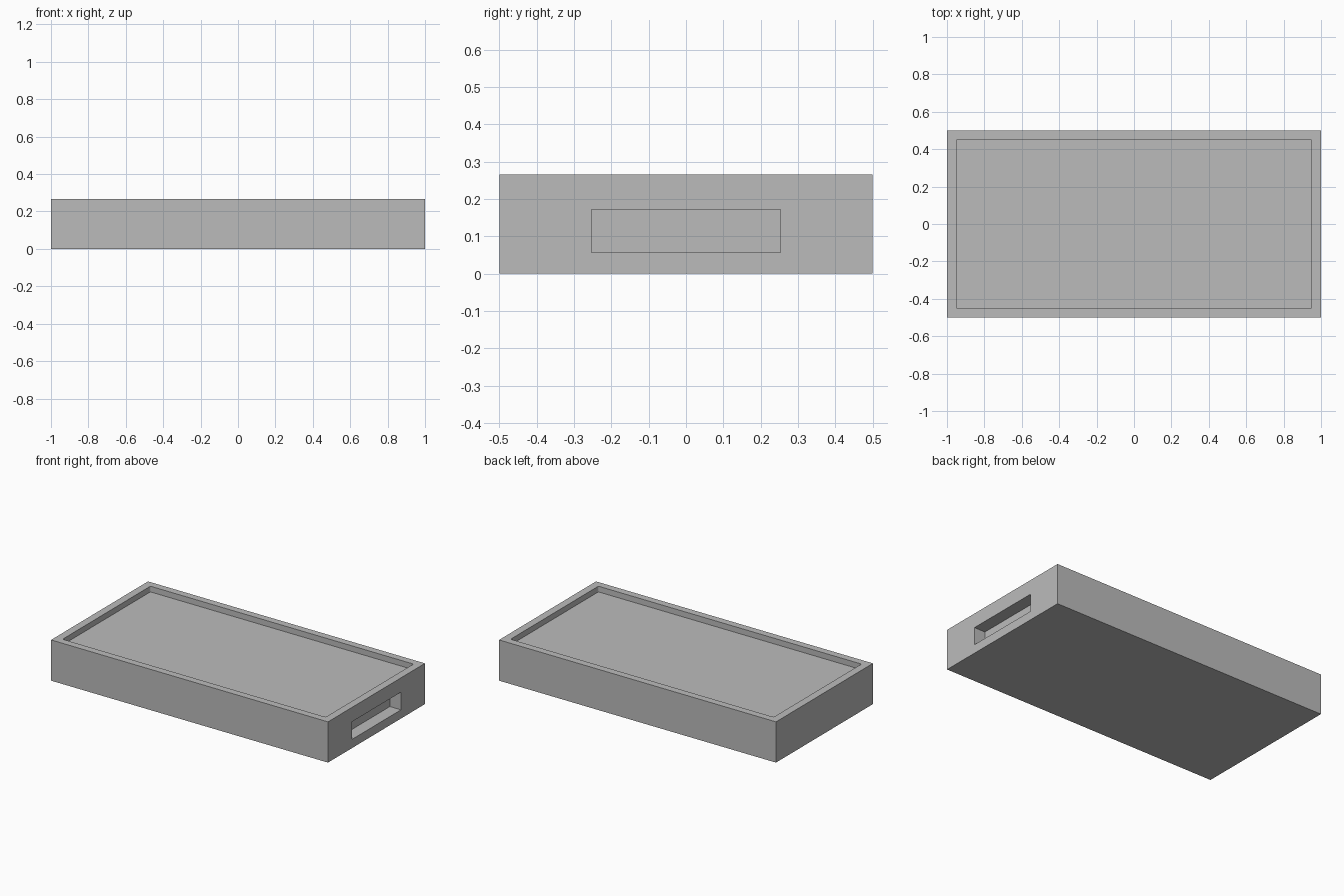
import bpy
import bmesh
from mathutils import Vector

default = bpy.data.objects.get("Cube")
if default:
    bpy.data.objects.remove(default, do_unlink=True)

LENGTH, WIDTH, HEIGHT = 2.0, 1.0, 0.266
RECESS_DEPTH, SLOT_DEPTH = 0.037, 0.08


def box(name, low, high, corner_radius=0.0):
    """Box between two corners, with optionally rounded upright edges."""
    low, high = Vector(low), Vector(high)
    bm = bmesh.new()
    bmesh.ops.create_cube(bm, size=1)
    for v in bm.verts:
        v.co = (low + high) / 2 + v.co * (high - low)
    if corner_radius:
        upright = [e for e in bm.edges
                   if abs(e.verts[0].co.z - e.verts[1].co.z) > 0.001]
        bmesh.ops.bevel(bm, geom=upright, offset=corner_radius,
                        segments=4, profile=0.5, affect='EDGES')
    mesh = bpy.data.meshes.new(name)
    bm.to_mesh(mesh)
    bm.free()
    obj = bpy.data.objects.new(name, mesh)
    bpy.context.collection.objects.link(obj)
    return obj


def cut(target, cutter):
    """Subtract the cutter from the target, then discard the cutter."""
    cutter.hide_render = True
    mod = target.modifiers.new(cutter.name, 'BOOLEAN')
    mod.operation = 'DIFFERENCE'
    mod.solver = 'EXACT'
    mod.object = cutter
    bpy.context.view_layer.objects.active = target
    bpy.ops.object.modifier_apply(modifier=mod.name)
    bpy.data.objects.remove(cutter, do_unlink=True)


grey = bpy.data.materials.new("plain grey")
grey.use_nodes = True
colour = (0.5, 0.5, 0.5, 1)
grey.diffuse_color = colour
grey.node_tree.nodes["Principled BSDF"].inputs["Base Color"].default_value = colour

# Solid tray body
tray = box("tray_body", (-LENGTH / 2, -WIDTH / 2, 0),
           (LENGTH / 2, WIDTH / 2, HEIGHT))
tray.data.materials.append(grey)

# Shallow top recess with slightly rounded corners, leaving a narrow rim
cut(tray, box("recess_cutter", (-0.95, -0.453, HEIGHT - RECESS_DEPTH),
              (0.95, 0.453, HEIGHT + 0.1), corner_radius=0.01))

# Blind handle slot in the left end only
cut(tray, box("slot_cutter", (LENGTH / 2 - SLOT_DEPTH, -0.253, 0.057),
              (LENGTH / 2 + 0.1, 0.253, 0.172)))

# Flat faces, with only the small recess corners smoothed
bpy.ops.object.select_all(action='DESELECT')
tray.select_set(True)
bpy.context.view_layer.objects.active = tray
bpy.ops.object.shade_smooth_by_angle(angle=0.52)
